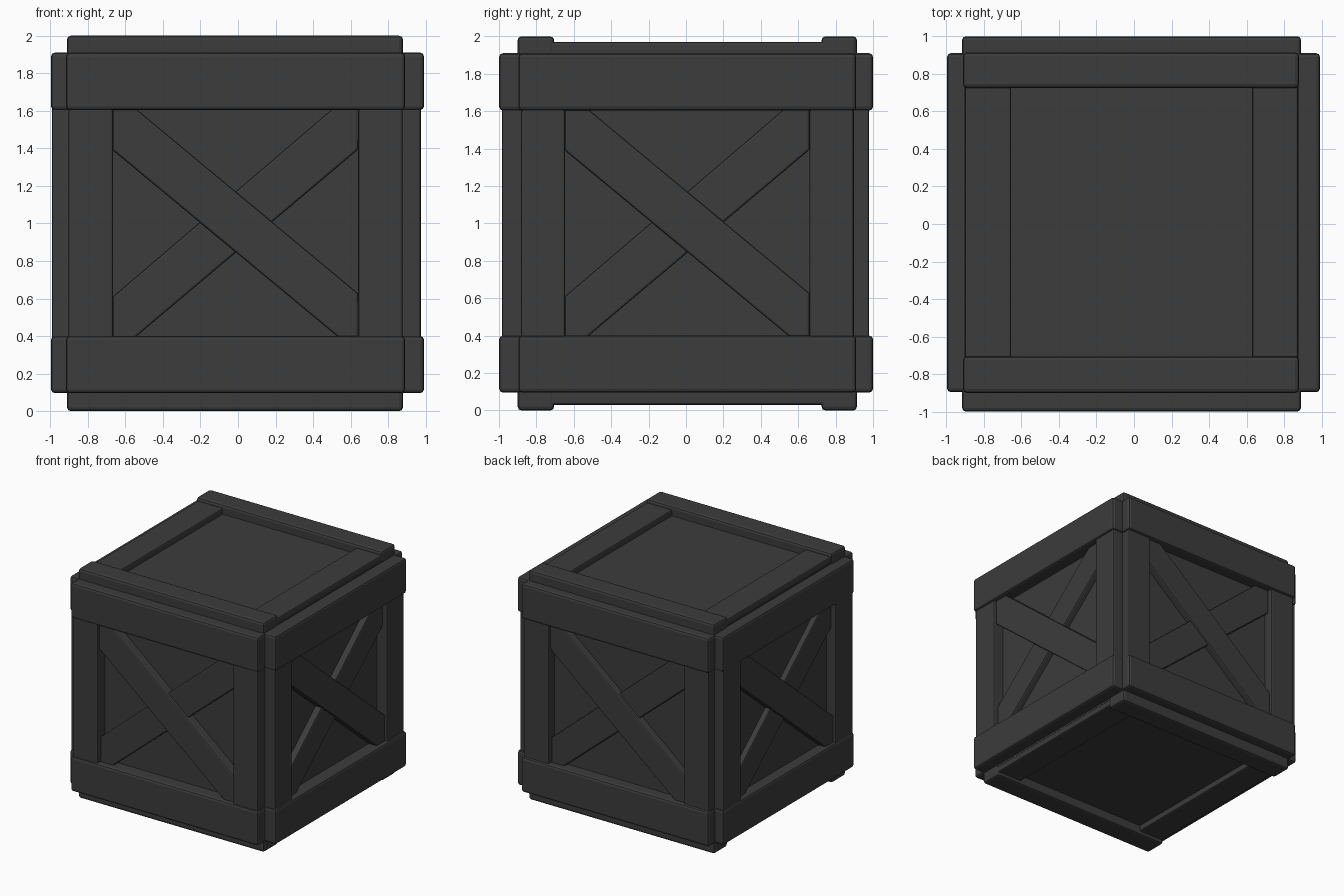
import bpy, bmesh
from math import pi
from mathutils import Matrix, Vector

if "Cube" in bpy.data.objects:
    bpy.data.objects.remove(bpy.data.objects["Cube"])

CX, CY = -0.013, 0.007          # centre of the crate body
wood = bpy.data.materials.new("dark_wood")
wood.diffuse_color = (0.045, 0.045, 0.045, 1)
wood.use_nodes = True
wood.node_tree.nodes["Principled BSDF"].inputs["Base Color"].default_value = wood.diffuse_color


def finish(name, bm, bevel, matrix=None):
    bmesh.ops.recalc_face_normals(bm, faces=bm.faces)
    me = bpy.data.meshes.new(name)
    bm.to_mesh(me)
    bm.free()
    ob = bpy.data.objects.new(name, me)
    bpy.context.collection.objects.link(ob)
    me.materials.append(wood)
    if matrix:
        me.transform(matrix)
    if bevel:
        mod = ob.modifiers.new("worn_edges", 'BEVEL')
        mod.width = bevel
        mod.segments = 2
    return ob


def box(name, x, y, z, bevel=0.02, matrix=None):
    bm = bmesh.new()
    bmesh.ops.create_cube(bm, size=1)
    for v in bm.verts:
        v.co = Vector([(r[0] + r[1]) / 2 + c * (r[1] - r[0]) for c, r in zip(v.co, (x, y, z))])
    return finish(name, bm, bevel, matrix)


def brace(name, outline, y0, y1, matrix):
    bm = bmesh.new()
    face = bm.faces.new([bm.verts.new((x, y0, z)) for x, z in outline])
    ext = bmesh.ops.extrude_face_region(bm, geom=[face])
    for v in ext["geom"]:
        if isinstance(v, bmesh.types.BMVert):
            v.co.y = y1
    return finish(name, bm, 0.012, matrix)


# Inner box
box("inner_box", (CX - .89, CX + .89), (CY - .89, CY + .89), (0.08, 1.92), 0)

# Four walls: rails, posts and crossed braces (rail depth, post depth)
P = 0.655
over = [(-P, 1.39), (-P, 1.62), (-.541, 1.62), (P, .626), (P, .38), (.564, .38)]
under = [(-P, .38), (-P, .61), (.527, 1.62), (P, 1.62), (P, 1.395), (-.55, .38)]
walls = [("front", 1.006, .991), ("right", 1.004, .987),
         ("back", .993, .972), ("left", .983, .978)]
for i, (side, rail, post) in enumerate(walls):
    m = Matrix.Translation((CX, CY, 0)) @ Matrix.Rotation(i * pi / 2, 4, 'Z')
    for level, z in (("bottom", (0.096, 0.40)), ("top", (1.604, 1.91))):
        box(f"{side}_{level}_rail", (-.903, .903), (-rail, -.87), z, matrix=m)
    for hand, x in (("left", (-.89, -P + .002)), ("right", (P - .002, .89))):
        box(f"{side}_{hand}_post", x, (-post, -.87), (0.15, 1.85), 0.012, m)
    brace(f"{side}_over_brace", over, -.88, -post + .02, m)
    brace(f"{side}_under_brace", under, -.88, -post + .04, m)

# Lid and base frames
for level, zl, zs in (("lid", (1.88, 2.0), (1.88, 1.97)), ("base", (0, .12), (.03, .12))):
    box(f"{level}_front_board", (-.911, .879), (-.90, -.705), zl)
    box(f"{level}_back_board", (-.911, .879), (.725, .914), zl)
    box(f"{level}_left_board", (-.90, -.655), (-.8, .82), zs, 0.012)
    box(f"{level}_right_board", (.63, .875), (-.8, .82), zs, 0.012)
